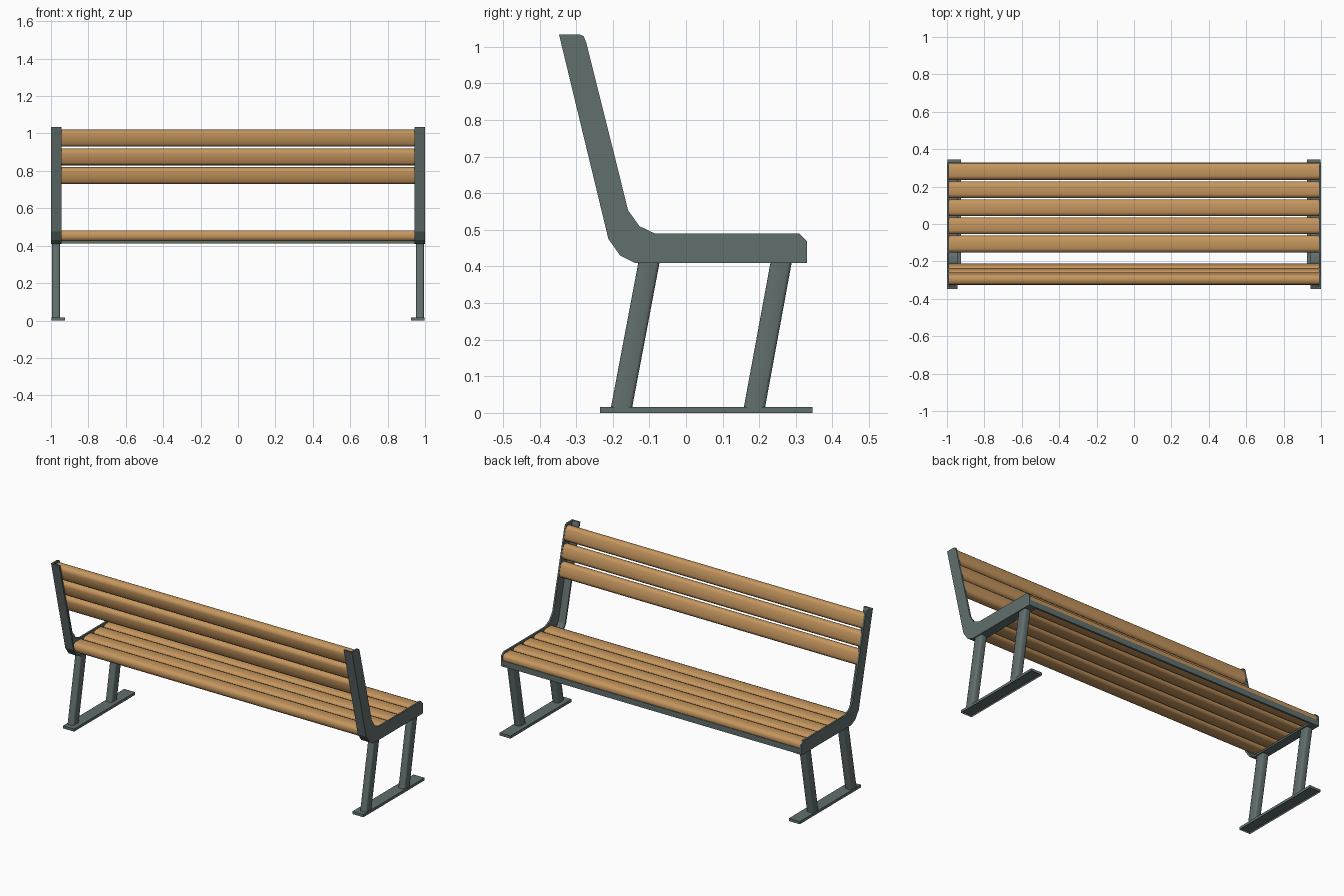
import bpy, bmesh, math
from mathutils import Vector

if "Cube" in bpy.data.objects:
    bpy.data.objects.remove(bpy.data.objects["Cube"])


def material(name, rgb):
    m = bpy.data.materials.new(name)
    m.diffuse_color = (*rgb, 1)
    m.use_nodes = True
    m.node_tree.nodes["Principled BSDF"].inputs["Base Color"].default_value = m.diffuse_color
    return m


METAL = material("grey green metal", (0.12, 0.16, 0.155))
WOOD = material("warm wood", (0.56, 0.305, 0.112))


def loft(name, ring_a, ring_b, mat, smooth=None, recess=0):
    """Closed solid between two matching rings of 3D points."""
    bm = bmesh.new()
    a = [bm.verts.new(p) for p in ring_a]
    b = [bm.verts.new(p) for p in ring_b]
    n = len(a)
    bottom = bm.faces.new(a[::-1])
    bm.faces.new(b)
    for i in range(n):
        j = (i + 1) % n
        bm.faces.new((a[i], a[j], b[j], b[i]))
    if recess:
        bmesh.ops.inset_region(bm, faces=[bottom], thickness=0.006)
        for v in bottom.verts:
            v.co.z += recess
    bmesh.ops.recalc_face_normals(bm, faces=bm.faces)
    me = bpy.data.meshes.new(name)
    bm.to_mesh(me)
    bm.free()
    me.materials.append(mat)
    if smooth:
        me.shade_smooth()
        me.set_sharp_from_angle(angle=math.radians(smooth))
    ob = bpy.data.objects.new(name, me)
    bpy.context.collection.objects.link(ob)
    return ob


def extrude_x(name, pts, x0, x1, mat, smooth=None):
    return loft(name, [(x0, y, z) for y, z in pts],
                [(x1, y, z) for y, z in pts], mat, smooth)


def rounded(w, h, r, seg=2):
    """Rounded rectangle outline centred on the origin."""
    out = []
    for k, (sx, sy) in enumerate([(1, 1), (-1, 1), (-1, -1), (1, -1)]):
        for i in range(seg + 1):
            t = math.pi / 2 * (k + i / seg)
            out.append((sx * (w / 2 - r) + r * math.cos(t),
                        sy * (h / 2 - r) + r * math.sin(t)))
    return out


def slat(name, y, z, tilt):
    c, s = math.cos(tilt), math.sin(tilt)
    pts = [(y + u * c - v * s, z + u * s + v * c)
           for u, v in rounded(0.089, 0.056, 0.02)]
    extrude_x(name, pts, -0.992, 0.992, WOOD, 50)


# Side frame outline (y, z) and the flange along its back and underside
under = [(0.33, 0.41), (-0.14, 0.41), (-0.18, 0.43), (-0.212, 0.475), (-0.347, 1.034)]
upper = [(-0.29, 1.034), (-0.279, 1.028), (-0.272, 1.01), (-0.158, 0.553),
         (-0.127, 0.51), (-0.085, 0.49), (0.31, 0.49), (0.33, 0.47)]
inner = [(-0.337, 1.034), (-0.202, 0.478), (-0.173, 0.438), (-0.137, 0.42), (0.33, 0.42)]

for side, s in (("left", -1), ("right", 1)):
    extrude_x(side + "_frame_plate", under + upper, s * 0.99, s * 1.0, METAL)
    extrude_x(side + "_frame_flange", under + inner, s * 0.945, s * 0.9995, METAL)

    # Slanted legs with rounded section
    for leg, top, bot in (("back", -0.101, -0.177), ("front", 0.26, 0.186)):
        sec = rounded(0.042, 0.058, 0.009)
        loft(f"{side}_{leg}_leg",
             [(s * 0.973 + u, bot + v, 0.01) for u, v in sec],
             [(s * 0.973 + u, top + v, 0.412) for u, v in sec], METAL, 50)

    # Foot plate, hollow underneath
    foot = [(s * 0.925, -0.235), (s * 0.998, -0.235), (s * 0.998, 0.345), (s * 0.925, 0.345)]
    loft(side + "_foot", [(x, y, 0) for x, y in foot],
         [(x, y, 0.016) for x, y in foot], METAL, recess=0.01)

# Rail under the front edge of the seat
extrude_x("front_rail", [(0.317, 0.411), (0.329, 0.411), (0.329, 0.445), (0.317, 0.445)],
          -0.992, 0.992, METAL)

# Seat slats
for i in range(5):
    slat(f"seat_slat_{i + 1}", 0.281 - 0.097 * i, 0.453, 0)

# Backrest slats, leaning back
lean = math.atan2(0.559, -0.135)
for i in range(3):
    z = 0.975 - 0.1 * i
    slat(f"backrest_slat_{i + 1}", -0.212 - (z - 0.475) * 0.2415 + 0.04, z, lean)
